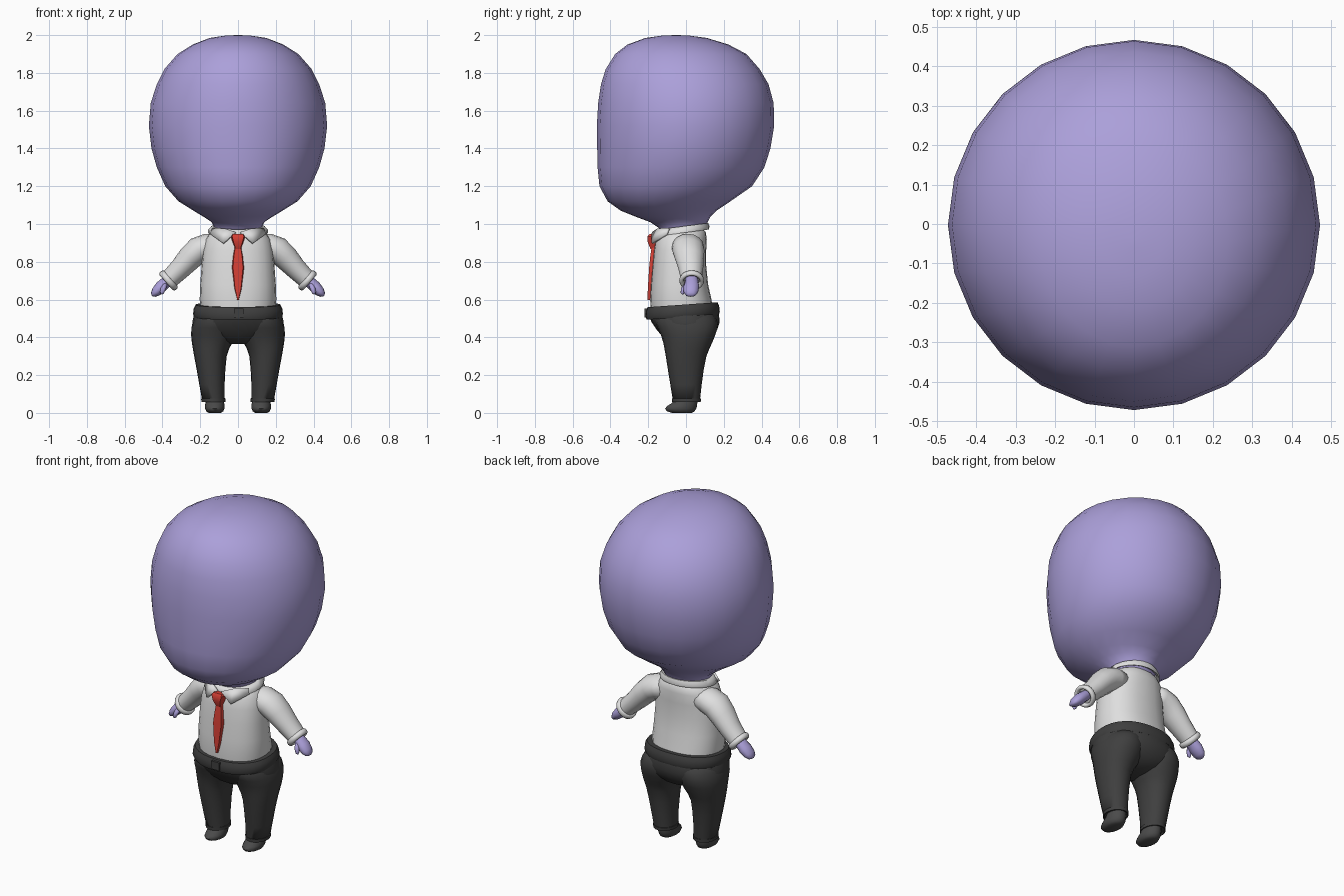
import bpy, bmesh, math
from mathutils import Vector


def material(name, rgb):
    m = bpy.data.materials.new(name)
    m.diffuse_color = (*rgb, 1)
    return m


SKIN = material("lilac_skin", (0.41, 0.35, 0.70))
SHIRT = material("white_cloth", (0.74, 0.74, 0.74))
DARK = material("charcoal_cloth", (0.05, 0.05, 0.05))
SHOE = material("grey_leather", (0.07, 0.07, 0.07))
RED = material("red_silk", (0.66, 0.05, 0.035))


def finish(name, bm, mat, angle=50, mirror=False, thick=0):
    bmesh.ops.recalc_face_normals(bm, faces=bm.faces[:])
    me = bpy.data.meshes.new(name)
    bm.to_mesh(me)
    bm.free()
    me.materials.append(mat)
    ob = bpy.data.objects.new(name, me)
    bpy.context.collection.objects.link(ob)
    if thick:
        s = ob.modifiers.new("thickness", 'SOLIDIFY')
        s.thickness, s.offset = thick, 0
    if mirror:
        ob.modifiers.new("mirror", 'MIRROR')
    bpy.ops.object.select_all(action='DESELECT')
    ob.select_set(True)
    bpy.context.view_layer.objects.active = ob
    bpy.ops.object.shade_smooth_by_angle(angle=math.radians(angle))
    return ob


def loft(name, rings, mat, caps=True, closed=False, **kw):
    bm = bmesh.new()
    vs = [[bm.verts.new(p) for p in r] for r in rings]
    n = len(vs[0])
    pairs = list(zip(vs, vs[1:])) + ([(vs[-1], vs[0])] if closed else [])
    for a, b in pairs:
        for i in range(n):
            j = (i + 1) % n
            bm.faces.new((a[i], a[j], b[j], b[i]))
    if caps and not closed:
        bm.faces.new(vs[0])
        bm.faces.new(vs[-1])
    return finish(name, bm, mat, **kw)


def oval(z, rx, yf, yb, cx=0, n=24, power=2.0, tilt=0):
    """Horizontal ring from front yf to back yb, optionally sloping up to the back."""
    pts = []
    for i in range(n):
        a = 2 * math.pi * i / n
        c, s = math.cos(a), math.sin(a)
        x = cx + rx * math.copysign(abs(c) ** (2 / power), c)
        y = (yf + yb) / 2 + (yb - yf) / 2 * math.copysign(abs(s) ** (2 / power), s)
        pts.append((x, y, z + tilt * y))
    return pts


def limb(name, path, mat, n=16, **kw):
    """Tube along points (x, y, z, radius across, radius along y)."""
    rings = []
    for k, (x, y, z, r, ry) in enumerate(path):
        a, b = path[max(k - 1, 0)], path[min(k + 1, len(path) - 1)]
        t = Vector((b[0] - a[0], 0, b[2] - a[2])).normalized()
        up = Vector((-t.z, 0, t.x))
        rings.append([Vector((x, y, z)) + up * (r * math.cos(2 * math.pi * i / n))
                      + Vector((0, ry * math.sin(2 * math.pi * i / n), 0)) for i in range(n)])
    return loft(name, rings, mat, mirror=True, **kw)


# Head and neck: height, half width, front, back
head = [(0.92, 0.11, -0.12, 0.08), (0.98, 0.125, -0.145, 0.10), (1.01, 0.14, -0.19, 0.115),
        (1.04, 0.185, -0.27, 0.13), (1.07, 0.235, -0.345, 0.16), (1.12, 0.315, -0.415, 0.235),
        (1.20, 0.385, -0.458, 0.35), (1.30, 0.43, -0.468, 0.415), (1.40, 0.458, -0.47, 0.447),
        (1.52, 0.472, -0.472, 0.467), (1.64, 0.462, -0.465, 0.464), (1.74, 0.43, -0.45, 0.437),
        (1.82, 0.39, -0.425, 0.39), (1.90, 0.32, -0.375, 0.32), (1.95, 0.24, -0.31, 0.225),
        (1.985, 0.15, -0.215, 0.11), (1.997, 0.07, -0.13, 0.02), (2.0, 0.01, -0.06, -0.04)]
loft("head", [oval(*r) for r in head], SKIN, angle=80)

# Shirt body
torso = [(0.53, 0.195, -0.185, 0.145), (0.60, 0.203, -0.19, 0.135), (0.68, 0.20, -0.186, 0.117),
         (0.78, 0.193, -0.178, 0.107), (0.86, 0.186, -0.17, 0.107), (0.92, 0.172, -0.16, 0.11),
         (0.955, 0.145, -0.145, 0.105), (0.975, 0.11, -0.12, 0.09)]
loft("shirt_body", [oval(*r, power=2.3) for r in torso], SHIRT, angle=80)

# Sleeves, rolled cuffs, hands and thumbs
limb("sleeve", [(0.11, 0.01, 0.885, 0.06, 0.075), (0.16, 0.01, 0.88, 0.07, 0.085),
                (0.21, 0.012, 0.862, 0.071, 0.085), (0.255, 0.018, 0.82, 0.066, 0.078),
                (0.305, 0.025, 0.765, 0.057, 0.066), (0.365, 0.03, 0.706, 0.05, 0.056)],
     SHIRT, angle=80)
cuff = [(0.352 + 0.017 * math.cos(a) * 0.75, 0.03, 0.715 - 0.017 * math.cos(a) * 0.65,
         0.052 + 0.012 * math.sin(a), 0.054 + 0.012 * math.sin(a))
        for a in [2 * math.pi * k / 8 for k in range(8)]]
axis = Vector((0.75, 0, -0.65)).normalized()
side = Vector((0.65, 0, 0.75)).normalized()
cuff_rings = []
for x, y, z, r, ry in cuff:
    cuff_rings.append([Vector((x + 0.016, y, z - 0.014)) + side * (r * math.cos(t))
                       + Vector((0, ry * math.sin(t), 0))
                       for t in [2 * math.pi * i / 20 for i in range(20)]])
loft("sleeve_cuff", cuff_rings, SHIRT, closed=True, mirror=True, angle=80)
limb("hand", [(0.34, 0.03, 0.727, 0.028, 0.032), (0.38, 0.03, 0.693, 0.03, 0.036),
              (0.41, 0.028, 0.665, 0.032, 0.042), (0.435, 0.026, 0.64, 0.026, 0.038),
              (0.449, 0.025, 0.626, 0.016, 0.028), (0.455, 0.025, 0.62, 0.005, 0.012)],
     SKIN, n=12, angle=80)
limb("thumb", [(0.385, 0.005, 0.685, 0.012, 0.014), (0.395, -0.012, 0.66, 0.014, 0.014),
               (0.402, -0.018, 0.637, 0.011, 0.011), (0.405, -0.018, 0.628, 0.004, 0.004)],
     SKIN, n=8, angle=80)

# Collar band, sloping up to the back, with two front points
band = [(0.962, 0.143, -0.15, 0.11), (0.955, 0.158, -0.166, 0.122), (0.972, 0.158, -0.166, 0.124),
        (0.99, 0.142, -0.152, 0.118), (0.99, 0.128, -0.14, 0.106)]
loft("collar", [oval(*r, tilt=0.13) for r in band], SHIRT, closed=True, angle=50)
bm = bmesh.new()
bm.faces.new([bm.verts.new(p) for p in [(0.012, -0.176, 0.955), (0.078, -0.178, 0.897),
                                        (0.145, -0.102, 0.945), (0.135, -0.09, 0.975),
                                        (0.07, -0.145, 0.975)]])
bmesh.ops.triangulate(bm, faces=bm.faces[:])
finish("collar_point", bm, SHIRT, mirror=True, thick=0.012)


# Tie knot and blade: height, half width, front, back
def block(z, w, yf, yb):
    return [(-w, yb, z), (-w * 0.8, yf, z), (w * 0.8, yf, z), (w, yb, z)]


loft("tie_knot", [block(*r) for r in [(0.868, 0.016, -0.188, -0.15), (0.905, 0.03, -0.203, -0.15),
                                      (0.935, 0.039, -0.203, -0.15), (0.947, 0.033, -0.193, -0.15)]],
     RED, angle=40)
loft("tie_blade", [block(*r) for r in [(0.598, 0.004, -0.204, -0.188), (0.66, 0.02, -0.202, -0.18),
                                       (0.77, 0.033, -0.195, -0.172), (0.83, 0.027, -0.189, -0.164),
                                       (0.88, 0.018, -0.182, -0.155)]], RED, angle=40)

# Trousers: seat, two legs, hems
seat = [(0.365, 0.05, -0.07, 0.07), (0.385, 0.13, -0.105, 0.12), (0.41, 0.205, -0.13, 0.145),
        (0.44, 0.243, -0.155, 0.165), (0.48, 0.242, -0.182, 0.178), (0.52, 0.233, -0.198, 0.175),
        (0.55, 0.222, -0.20, 0.168)]
loft("trouser_seat", [oval(*r, power=2.2) for r in seat], DARK, angle=80)
leg = [(0.068, 0.060, -0.070, 0.074, 0.130), (0.15, 0.067, -0.083, 0.083, 0.138),
       (0.23, 0.076, -0.096, 0.094, 0.143), (0.30, 0.086, -0.107, 0.108, 0.146),
       (0.34, 0.096, -0.114, 0.124, 0.143), (0.37, 0.107, -0.12, 0.138, 0.137),
       (0.41, 0.119, -0.132, 0.154, 0.129), (0.45, 0.121, -0.15, 0.168, 0.126),
       (0.49, 0.115, -0.165, 0.165, 0.12), (0.53, 0.10, -0.15, 0.14, 0.115)]
loft("trouser_leg", [oval(*r, n=20, power=2.15) for r in leg], DARK, mirror=True, angle=80)
hem = [(0.058, 0.058, -0.068, 0.072), (0.058, 0.064, -0.074, 0.078),
       (0.076, 0.065, -0.075, 0.079), (0.076, 0.058, -0.068, 0.072)]
loft("trouser_hem", [oval(*r, cx=0.13, n=20) for r in hem], DARK, closed=True, mirror=True)

# Waistband, sloping up to the back, and its front tab
waist = [(0.508, 0.215, -0.19, 0.16), (0.508, 0.23, -0.208, 0.174), (0.525, 0.238, -0.214, 0.179),
         (0.555, 0.234, -0.211, 0.175), (0.574, 0.224, -0.203, 0.167), (0.574, 0.195, -0.18, 0.14)]
loft("waistband", [oval(*r, n=32, power=2.3, tilt=0.07) for r in waist], DARK, closed=True, angle=60)
loft("waistband_tab", [[(x, y, z) for x, y in [(-0.022, -0.205), (-0.022, -0.219),
                                              (0.03, -0.219), (0.03, -0.205)]]
                       for z in (0.505, 0.552)], DARK, angle=30)

# Shoes
shoe = [(0.0, 0.032, -0.075, 0.03), (0.008, 0.045, -0.1, 0.045), (0.022, 0.051, -0.111, 0.054),
        (0.036, 0.051, -0.1, 0.058), (0.052, 0.05, -0.075, 0.06), (0.085, 0.046, -0.05, 0.058)]
loft("shoe", [oval(*r, cx=0.123, n=16) for r in shoe], SHOE, mirror=True, angle=60)
